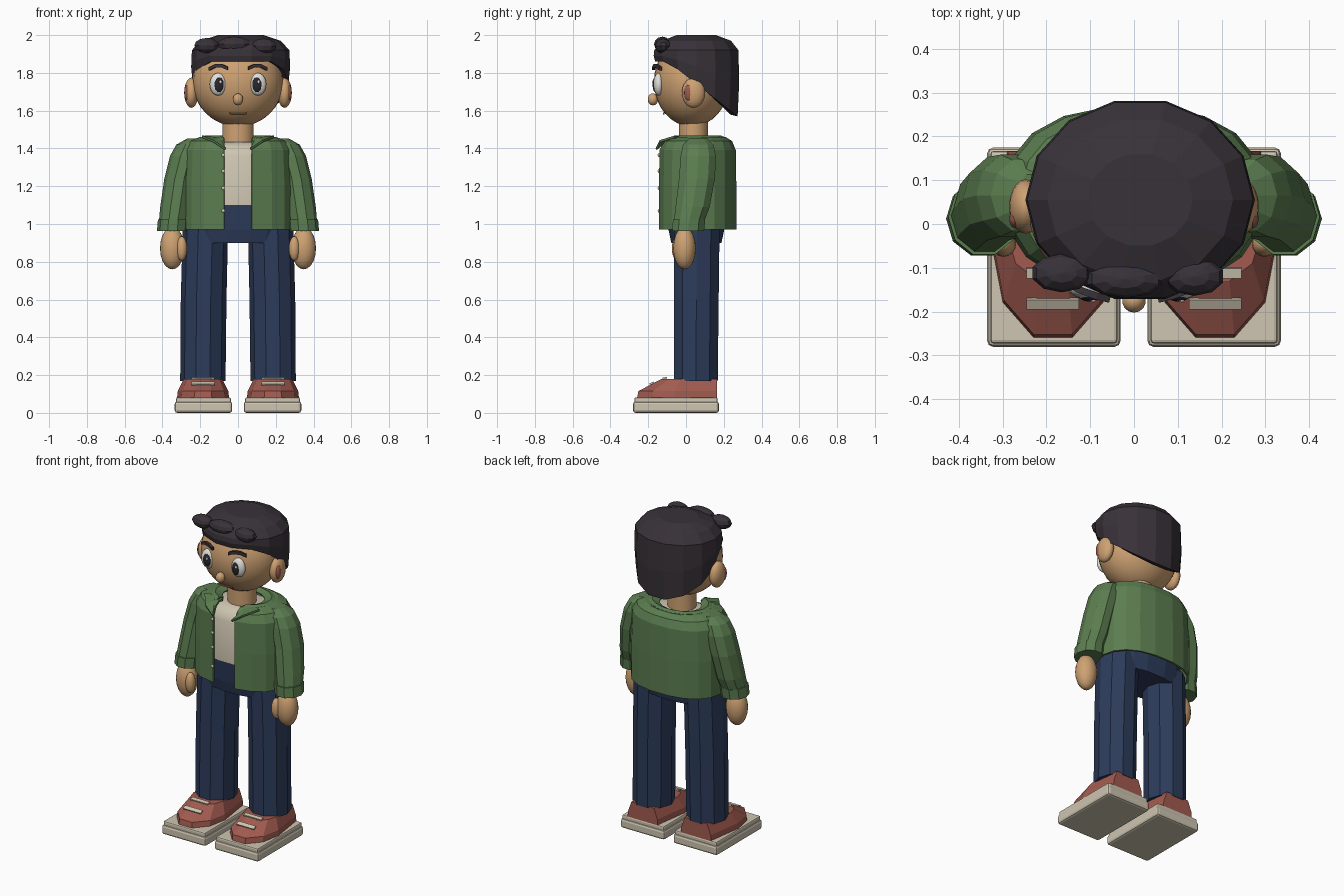
import bpy, bmesh, math
from mathutils import Vector

if "Cube" in bpy.data.objects:
    bpy.data.objects.remove(bpy.data.objects["Cube"])

def mat(name, r, g, b):
    m = bpy.data.materials.new(name)
    m.diffuse_color = (r, g, b, 1)
    m.use_nodes = True
    m.node_tree.nodes["Principled BSDF"].inputs["Base Color"].default_value = m.diffuse_color
    return m

SKIN = mat("skin", 0.62, 0.36, 0.17)
HAIR = mat("dark hair", 0.040, 0.032, 0.040)
GREEN = mat("green jacket", 0.105, 0.205, 0.080)
CREAM = mat("cream", 0.62, 0.56, 0.44)
DENIM = mat("blue denim", 0.026, 0.045, 0.105)
RED = mat("brick red", 0.36, 0.105, 0.080)
WHITE = mat("eye white", 0.75, 0.74, 0.70)
BLACK = mat("pupil", 0.022, 0.020, 0.026)

def finish(name, bm, material, angle=0, thick=0):
    bmesh.ops.recalc_face_normals(bm, faces=bm.faces)
    me = bpy.data.meshes.new(name)
    bm.to_mesh(me)
    bm.free()
    me.materials.append(material)
    ob = bpy.data.objects.new(name, me)
    bpy.context.collection.objects.link(ob)
    if thick:
        mod = ob.modifiers.new("thickness", 'SOLIDIFY')
        mod.thickness = thick
        mod.offset = 0
    if angle:
        bpy.ops.object.select_all(action='DESELECT')
        ob.select_set(True)
        bpy.context.view_layer.objects.active = ob
        bpy.ops.object.shade_smooth_by_angle(angle=math.radians(angle))
    return ob

def skin_rings(name, rings, material, closed=True, caps=True, angle=0, thick=0):
    """Bridge successive rings of points."""
    bm = bmesh.new()
    vs = [[bm.verts.new(p) for p in r] for r in rings]
    n = len(vs[0])
    for a, b in zip(vs, vs[1:]):
        for i in range(n if closed else n - 1):
            j = (i + 1) % n
            bm.faces.new((a[i], a[j], b[j], b[i]))
    if caps:
        bm.faces.new(vs[0])
        bm.faces.new(vs[-1])
    return finish(name, bm, material, angle, thick)

def oval(cx, cy, z, rx, ry, n=10, power=1.0, gap=0):
    """Oval ring starting at the front; a gap leaves it open there by that half width."""
    a0 = math.asin(gap / rx) if gap else 0
    pts = []
    for i in range(n):
        a = a0 + (2 * math.pi - 2 * a0) * i / (n - 1) if gap else 2 * math.pi * (i + 0.5) / n
        s, c = math.sin(a), math.cos(a)
        px = s if gap and i in (0, n - 1) else math.copysign(abs(s) ** power, s)
        pts.append((cx + rx * px, cy - ry * math.copysign(abs(c) ** power, c), z))
    return pts

def ball(name, c, r, material, seg=20, angle=60, tilt=0):
    bm = bmesh.new()
    bmesh.ops.create_uvsphere(bm, u_segments=seg, v_segments=max(6, seg // 2), radius=1)
    for v in bm.verts:
        v.co = Vector((v.co.x * r[0], v.co.y * r[1], v.co.z * r[2]))
    ob = finish(name, bm, material, angle)
    ob.location = c
    ob.rotation_euler = (0, tilt, 0)
    return ob

def box(name, c, size, material, bevel=0, rot=(0, 0, 0)):
    bm = bmesh.new()
    bmesh.ops.create_cube(bm, size=1)
    for v in bm.verts:
        v.co = Vector((v.co.x * size[0], v.co.y * size[1], v.co.z * size[2]))
    if bevel:
        bmesh.ops.bevel(bm, geom=bm.edges[:], offset=bevel, segments=2, affect='EDGES', profile=0.5)
    ob = finish(name, bm, material)
    ob.location = c
    ob.rotation_euler = rot
    return ob

# Head, neck and nose
ball("head", (0, 0.03, 1.752), (0.24, 0.2, 0.236), SKIN, 32)
skin_rings("neck", [oval(0, 0.04, z, 0.085, 0.078, 16) for z in (1.40, 1.57)], SKIN, angle=40)
ball("nose", (0, -0.175, 1.66), (0.028, 0.028, 0.032), SKIN, 14)

# Hair cap: the lower edge drops from the forehead to the nape
def hairline(y):
    if y < -0.075:
        return 1.86
    return 1.84 - (y + 0.075) * 0.76

levels = [(0, 0.8, 0.01), (0, 0.965, 0), (0.5, 1.0, 0), (1, 0.985, 0), (1, 0.81, 0.05), (1, 0.46, 0.08)]
hair = []
for t, s, lift in levels:
    ring = []
    for x, y, z in oval(0.014, 0.055, 0, 0.262, 0.232, 14):
        low = hairline(y)
        ring.append((0.014 + (x - 0.014) * s, 0.055 + (y - 0.055) * s, low + (1.92 - low) * t + lift))
    hair.append(ring)
skin_rings("hair", hair, HAIR)

# Curls over the forehead
for i, (x, y, z, r) in enumerate([(-0.165, -0.112, 1.945, 0.07), (-0.02, -0.125, 1.952, 0.092),
                                  (0.137, -0.12, 1.942, 0.07)]):
    ball(f"curl_{i + 1}", (x, y, z), (r, 0.044, 0.04), HAIR, 10, 0)

# Mouth: thin curved strip
mouth = [[(x, -0.118 + 0.25 * x * x, z + 1.2 * x * x) for x in (-0.045, -0.02, 0, 0.02, 0.045)]
         for z in (1.579, 1.587)]
skin_rings("mouth", mouth, RED, closed=False, caps=False, thick=0.008)

for side, sx in (("left", -1), ("right", 1)):
    # Face details
    ball(f"eye_{side}", (sx * 0.105, -0.145, 1.74), (0.045, 0.027, 0.06), WHITE)
    ball(f"pupil_{side}", (sx * 0.101, -0.163, 1.738), (0.026, 0.014, 0.04), BLACK)
    ball(f"glint_{side}", (sx * 0.101 + 0.008, -0.175, 1.752), (0.007, 0.004, 0.009), WHITE, 10)
    brow = [[(sx * x, y, z + h) for x, y, z in ((0.055, -0.172, 1.815), (0.085, -0.165, 1.828),
                                               (0.12, -0.152, 1.828), (0.152, -0.135, 1.812))]
            for h in (0, 0.018)]
    skin_rings(f"eyebrow_{side}", brow, HAIR, closed=False, caps=False, thick=0.016)
    ball(f"ear_{side}", (sx * 0.247, 0.04, 1.695), (0.038, 0.062, 0.08), SKIN)
    ball(f"inner_ear_{side}", (sx * 0.272, 0.012, 1.695), (0.013, 0.022, 0.042), RED, 14)

    # Sleeve with cuff
    arm = [(0.235, 0.065, 1.452, 0.035, 0.05), (0.255, 0.065, 1.42, 0.072, 0.085),
           (0.28, 0.065, 1.36, 0.08, 0.098), (0.31, 0.058, 1.24, 0.08, 0.1),
           (0.332, 0.035, 1.09, 0.08, 0.095), (0.342, 0.018, 1.02, 0.076, 0.085)]
    skin_rings(f"sleeve_{side}", [oval(sx * x, y, z, a, b, 10) for x, y, z, a, b in arm], GREEN)
    cuff = [(0.342, 0.016, 1.025, 0.082, 0.09), (0.347, 0.012, 0.962, 0.082, 0.088)]
    skin_rings(f"cuff_{side}", [oval(sx * x, y, z, a, b, 10) for x, y, z, a, b in cuff], GREEN)

    # Hand and thumb
    ball(f"hand_{side}", (sx * 0.348, -0.008, 0.872), (0.065, 0.06, 0.112), SKIN)
    ball(f"thumb_{side}", (sx * 0.298, -0.045, 0.87), (0.029, 0.03, 0.065), SKIN, 16)

    # Trouser leg
    leg = [(0.186, 0.052, 0.17, 0.12, 0.122), (0.182, 0.055, 0.6, 0.121, 0.124),
           (0.172, 0.058, 1.0, 0.12, 0.126)]
    skin_rings(f"trouser_leg_{side}", [oval(sx * x, y, z, a, b, 10) for x, y, z, a, b in leg], DENIM)

    # Shoe: two layered sole and an eight sided upper
    box(f"sole_{side}", (sx * 0.183, -0.053, 0.03), (0.305, 0.455, 0.06), CREAM, 0.014)
    box(f"midsole_{side}", (sx * 0.183, -0.053, 0.066), (0.29, 0.44, 0.032), CREAM, 0.008)
    foot = [(-0.045, -0.26), (0.045, -0.26), (0.115, -0.18), (0.138, -0.06),
            (0.105, 0.165), (-0.105, 0.165), (-0.138, -0.06), (-0.115, -0.18)]
    upper = []
    for z, s in ((0.075, 1.0), (0.115, 0.97), (0.18, 0.74)):
        upper.append([(sx * 0.185 + x * s, (y if y > 0 else y * (s if z < 0.15 else 0.5)), z)
                      for x, y in foot])
    skin_rings(f"shoe_{side}", upper, RED)
    for i, (y, z, tilt) in enumerate([(-0.112, 0.184, 0.2), (-0.182, 0.156, 0.5)]):
        box(f"lace_{side}_{i + 1}", (sx * 0.185, y, z), (0.12, 0.024, 0.009), CREAM, rot=(tilt, 0, 0))

    # Pointed collar flap
    flap = [[(sx * 0.19, -0.06, 1.462), (sx * 0.13, -0.138, 1.438), (sx * 0.066, -0.158, 1.395)],
            [(sx * 0.13, -0.03, 1.458), (sx * 0.1, -0.09, 1.452), (sx * 0.066, -0.156, 1.398)]]
    skin_rings(f"collar_flap_{side}", flap, GREEN, closed=False, caps=False, thick=0.012)

# Trouser hips
skin_rings("trouser_hips", [oval(0, 0.055, z, a, b, 16, 0.85) for z, a, b in
                            ((0.9, 0.24, 0.135), (0.97, 0.26, 0.15), (1.11, 0.25, 0.165))], DENIM)

# Shirt
skin_rings("shirt", [oval(0, 0.055, z, a, b, 20, 0.85) for z, a, b in
                     ((1.1, 0.25, 0.17), (1.36, 0.25, 0.17), (1.41, 0.2, 0.145), (1.435, 0.11, 0.1))],
           CREAM, angle=40)

# Open jacket body
body = [(0.97, 0.29, 0.203), (1.2, 0.292, 0.203), (1.39, 0.282, 0.2), (1.435, 0.255, 0.182),
        (1.455, 0.2, 0.15), (1.45, 0.15, 0.115)]
skin_rings("jacket_body", [oval(0, 0.06, z, a, b, 18, 0.85, 0.073) for z, a, b in body],
           GREEN, closed=False, caps=False, thick=0.012)

# Collar band round the neck
band = [(1.456, 0.195, 0.15), (1.464, 0.175, 0.13), (1.448, 0.13, 0.1)]
skin_rings("collar_band", [oval(0, 0.055, z, a, b, 14, 1, 0.09) for z, a, b in band],
           GREEN, closed=False, caps=False, thick=0.01)

# Jacket buttons
for i, z in enumerate((1.365, 1.28, 1.19, 1.07)):
    ball(f"button_{i + 1}", (-0.078, -0.143, z), (0.01, 0.007, 0.01), CREAM, 10)
